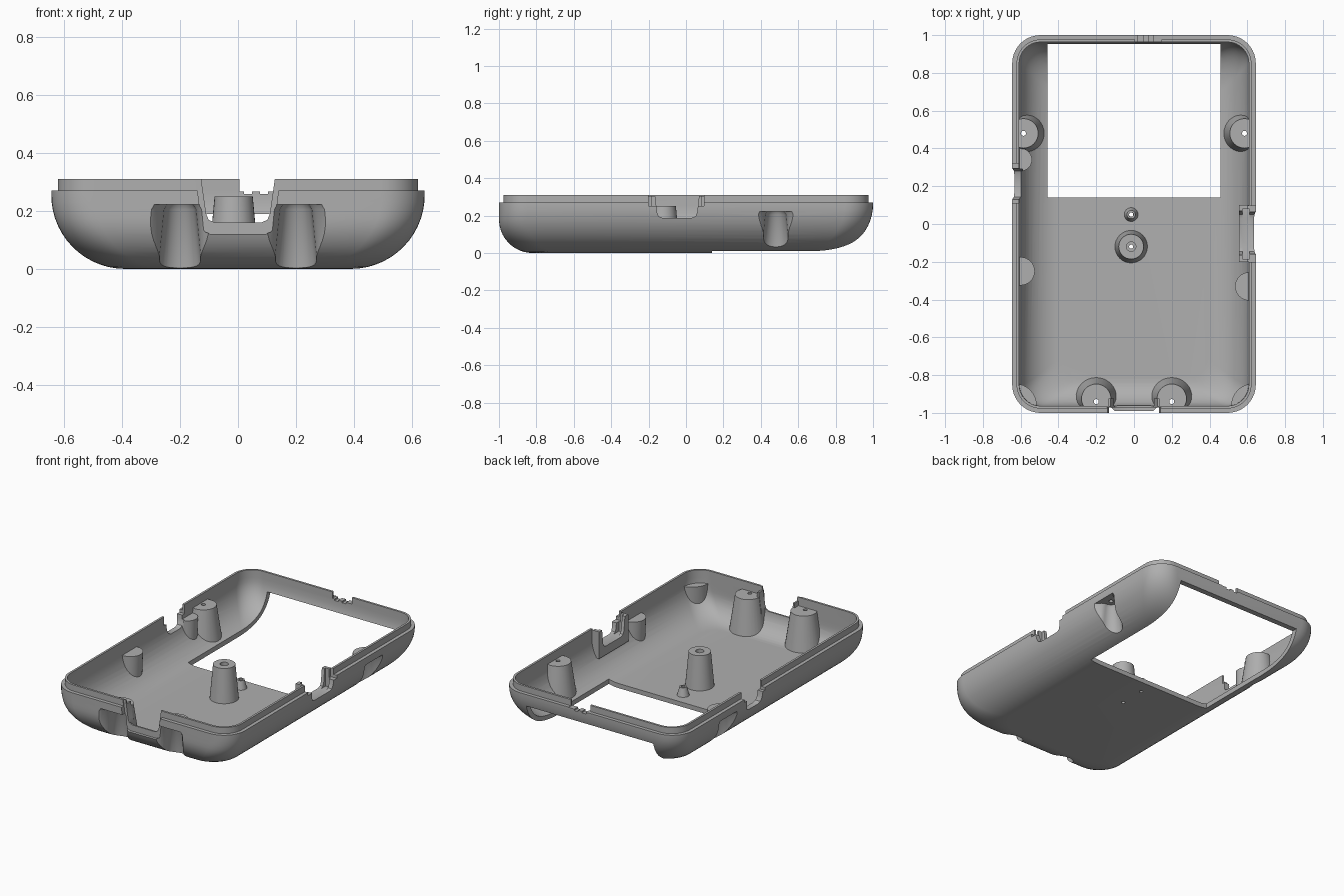
import bpy, bmesh
from math import sin, cos, pi, sqrt

if "Cube" in bpy.data.objects:
    bpy.data.objects.remove(bpy.data.objects["Cube"], do_unlink=True)

grey = bpy.data.materials.new("shell grey")
grey.use_nodes = True
grey.diffuse_color = (0.43, 0.43, 0.43, 1)
grey.node_tree.nodes["Principled BSDF"].inputs["Base Color"].default_value = (0.43, 0.43, 0.43, 1)

HALF_W, HALF_L, CORNER = 0.645, 1.0, 0.15
SIDE_R, FRONT_R, BACK_R = 0.255, 0.18, 0.26
WALL, FLOOR, LEDGE, RIM = 0.037, 0.03, 0.27, 0.31


def loft(name, rings):
    """Closed solid through a stack of matching rings."""
    bm = bmesh.new()
    rows = [[bm.verts.new(p) for p in ring] for ring in rings]
    n = len(rows[0])
    for a, b in zip(rows, rows[1:]):
        for i in range(n):
            bm.faces.new((a[i], a[(i + 1) % n], b[(i + 1) % n], b[i]))
    bm.faces.new(rows[0][::-1])
    bm.faces.new(rows[-1])
    bmesh.ops.recalc_face_normals(bm, faces=bm.faces)
    mesh = bpy.data.meshes.new(name)
    bm.to_mesh(mesh)
    bm.free()
    mesh.materials.append(grey)
    ob = bpy.data.objects.new(name, mesh)
    bpy.context.collection.objects.link(ob)
    return ob


def cone(x, y, z0, z1, r0, r1):
    def ring(z, r):
        return [(x + r * cos(2 * pi * i / 32), y + r * sin(2 * pi * i / 32), z) for i in range(32)]
    return loft("round_tool", [ring(z0, r0), ring(z1, r1)])


def box(x0, x1, y0, y1, z0, z1):
    return loft("box_tool", [[(x0, y0, z), (x1, y0, z), (x1, y1, z), (x0, y1, z)] for z in (z0, z1)])


def notch(axis, lo, hi, a0, a1, bottom, slope=0.03, top=0.4):
    """U-shaped opening with sloped sides, pushed through a wall along an axis."""
    r = 0.03
    prof = [(a0 - slope, top), (a0, bottom + r), (a0 + r * 0.3, bottom + r * 0.3), (a0 + r, bottom),
            (a1 - r, bottom), (a1 - r * 0.3, bottom + r * 0.3), (a1, bottom + r), (a1 + slope, top)]
    return loft("notch_tool", [[(d, a, z) if axis == "x" else (a, d, z) for a, z in prof]
                               for d in (lo, hi)])


def boolean(target, tool, op="DIFFERENCE"):
    mod = target.modifiers.new("cut", "BOOLEAN")
    mod.operation, mod.solver, mod.object = op, "EXACT", tool
    bpy.context.view_layer.objects.active = target
    bpy.ops.object.modifier_apply(modifier=mod.name)
    bpy.data.objects.remove(tool, do_unlink=True)


def inset(r, z):
    return r - sqrt(r * r - (r - z) ** 2) if z < r else 0.0


def outline(z, rise, thick):
    """Rounded rectangle at height z, drawn in by the bottom curve and a thickness."""
    off = [thick + inset(r - min(thick, WALL), rise) for r in (SIDE_R, FRONT_R, BACK_R)]
    hx, front, back = HALF_W - off[0], -HALF_L + off[1], HALF_L - off[2]
    c = CORNER - thick
    pts = []
    for q, (cx, cy) in enumerate([(hx - c, back - c), (c - hx, back - c),
                                  (c - hx, front + c), (hx - c, front + c)]):
        for i in range(11):
            a = (q + i / 10) * pi / 2
            pts.append((cx + c * cos(a), cy + c * sin(a), z))
    return pts


# Outer body with ledge and thinner lip
levels = [0.26 * (1 - cos(i / 14 * pi / 2)) for i in range(15)]
rings = [outline(z, z, 0) for z in levels + [LEDGE]]
rings += [outline(z, 1, 0.023) for z in (LEDGE, RIM)]
shell = loft("tray_shell", rings)

# Cavity, from which the inner supports are left standing
cavity = loft("cavity", [outline(z + FLOOR, z, WALL) for z in levels] + [outline(0.4, 1, WALL)])

front_bosses = [(s * 0.2, -0.925) for s in (-1, 1)]
side_bosses = [(s * 0.585, 0.48) for s in (-1, 1)]
for x, y in front_bosses + side_bosses:
    boolean(cavity, cone(x, y, 0.01, 0.255, 0.115, 0.078))

# Central screw post and small locating pin
boolean(cavity, cone(-0.015, -0.12, 0.01, 0.25, 0.088, 0.066))
boolean(cavity, cone(-0.015, 0.05, 0.01, 0.085, 0.042, 0.022))

# Half-round wall supports and corner supports
for x, y, r in ((-0.6, 0.34, 0.06), (-0.6, -0.25, 0.075), (0.61, -0.33, 0.075),
                (-0.63, -0.96, 0.115), (0.63, -0.96, 0.115)):
    boolean(cavity, cone(x, y, 0.01, 0.225, r * 0.9, r))

# Switch bracket and front socket guides
boolean(cavity, box(0.555, 0.63, -0.2, 0.1, 0.13, 0.305))
for s in (-1, 1):
    boolean(cavity, box(min(s * 0.105, s * 0.135), max(s * 0.105, s * 0.135), -0.98, -0.925, 0.1, 0.285))
boolean(shell, cavity)

# Large rear window
boolean(shell, box(-0.457, 0.457, 0.14, 1.1, -0.1, 0.19))


def recess(x, y, ox, oy, depth):
    """Tapered screw recess that flares where it meets the outer wall."""
    def ring(z, r):
        half = [(-r * cos(i / 12 * pi / 2), r * sin(i / 12 * pi / 2)) for i in range(13)]
        half += [(depth * i / 6, r + 0.045 * (1 - cos(i / 6 * pi / 2))) for i in range(1, 7)]
        half.append((depth + 0.1, r + 0.045))
        pts = half + [(u, -v) for u, v in half[:0:-1]]
        return [(x + u * ox - v * oy, y + u * oy + v * ox, z) for u, v in pts]
    return loft("recess_tool", [ring(-0.02, 0.076), ring(0.205, 0.054), ring(0.222, 0.044)])


for x, y in front_bosses:
    boolean(shell, recess(x, y, 0, -1, 0.075))
    boolean(shell, cone(x, y - 0.015, 0.15, 0.4, 0.013, 0.013))
for x, y in side_bosses:
    boolean(shell, recess(x, y, 1 if x > 0 else -1, 0, 0.06))
    boolean(shell, cone(x, y, 0.15, 0.4, 0.013, 0.013))

# Screw holes through the floor
for y, r in ((-0.12, 0.025), (0.05, 0.012)):
    boolean(shell, cone(-0.015, y, 0.06, 0.4, r, r))
    boolean(shell, cone(-0.015, y, -0.1, 0.1, 0.011, 0.011))

# Front socket opening with a stepped sill
boolean(shell, notch("y", -1.1, -0.9, -0.11, 0.11, 0.16))
boolean(shell, notch("y", -1.1, -0.972, -0.125, 0.125, 0.12))

# Left switch opening, lip gap and bracket channel
boolean(shell, notch("x", 0.5, 0.8, -0.155, 0.06, 0.187, 0.02))
boolean(shell, box(0.6, 0.8, -0.2, 0.095, 0.25, 0.4))
boolean(shell, box(0.575, 0.612, -0.185, 0.08, 0.187, 0.4))

# Right side opening
boolean(shell, notch("x", -0.8, -0.59, 0.135, 0.29, 0.18, 0.02))
boolean(shell, box(-0.8, -0.6, 0.11, 0.32, 0.25, 0.4))

# Rear lip gap with two small scallops
boolean(shell, box(0.005, 0.145, 0.9, 1.1, 0.268, 0.4))
for x in (0.035, 0.09):
    boolean(shell, box(x - 0.014, x + 0.014, 0.9, 1.1, 0.258, 0.3))

bpy.ops.object.select_all(action="DESELECT")
shell.select_set(True)
bpy.context.view_layer.objects.active = shell
bpy.ops.object.shade_smooth_by_angle(angle=0.5)
